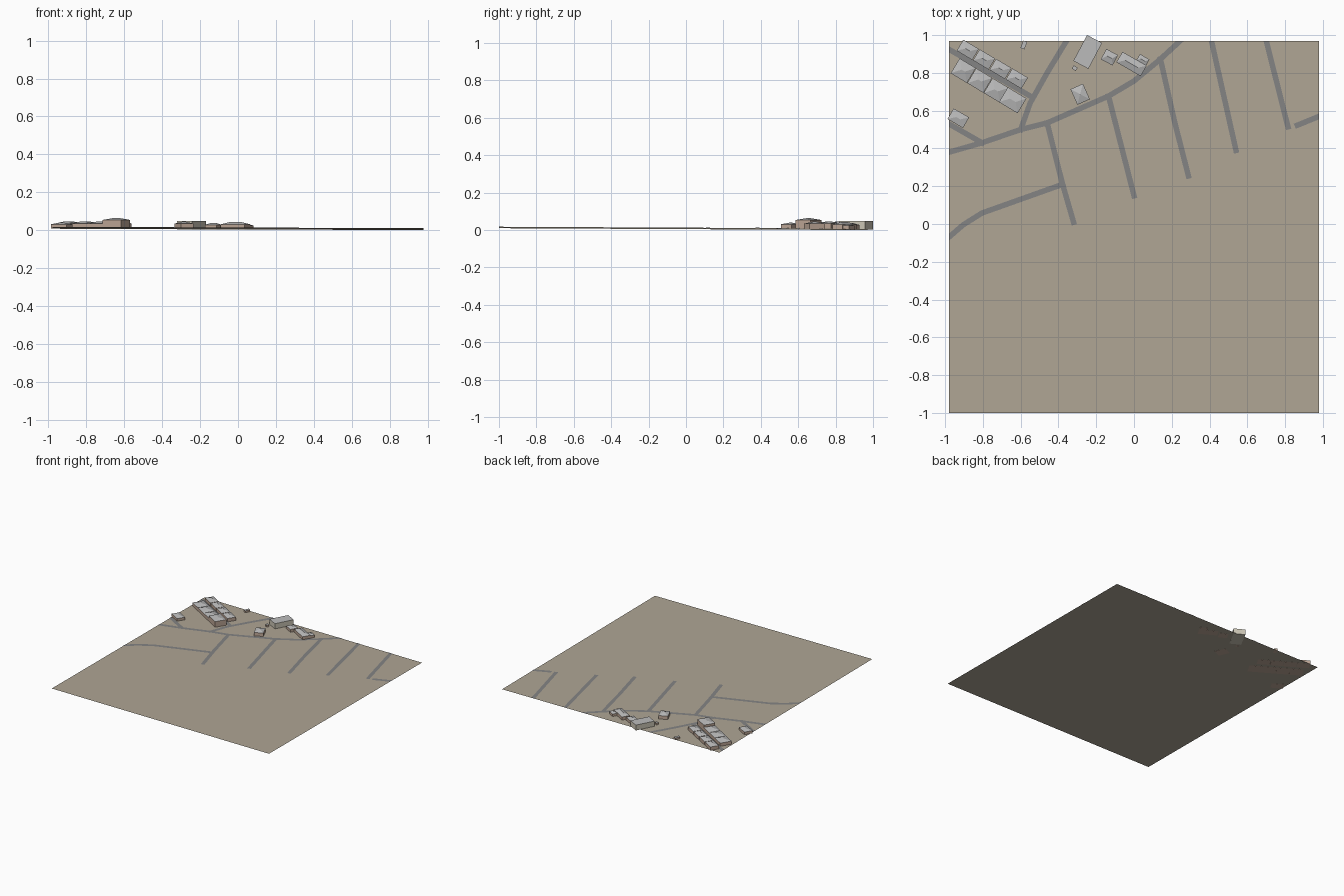
import bpy, bmesh, math
from mathutils import Vector, Matrix

if "Cube" in bpy.data.objects:
    bpy.data.objects.remove(bpy.data.objects["Cube"])


def material(name, rgb):
    m = bpy.data.materials.new(name)
    m.diffuse_color = (*rgb, 1)
    m.use_nodes = True
    m.node_tree.nodes["Principled BSDF"].inputs["Base Color"].default_value = m.diffuse_color
    return m


SOIL = material("soil", (0.43, 0.38, 0.30))
ASPHALT = material("asphalt", (0.23, 0.23, 0.23))
ROOF = material("roof_grey", (0.50, 0.50, 0.50))
BRICK = material("brick", (0.52, 0.39, 0.31))
CREAM = material("cream", (0.62, 0.58, 0.48))

X0, X1, Y0, Y1 = -0.98, 0.98, -1.0, 0.97


def ground_z(x, y):
    # gentle slope down towards the back right corner
    return 0.009 - 0.004 * x - 0.005 * y


def finish(bm, name, mat):
    bmesh.ops.recalc_face_normals(bm, faces=bm.faces)
    me = bpy.data.meshes.new(name)
    bm.to_mesh(me)
    bm.free()
    ob = bpy.data.objects.new(name, me)
    me.materials.append(mat)
    bpy.context.collection.objects.link(ob)
    return ob


# Ground sheet
bm = bmesh.new()
bm.faces.new([bm.verts.new((x, y, ground_z(x, y)))
              for x, y in ((X0, Y0), (X1, Y0), (X1, Y1), (X0, Y1))])
finish(bm, "ground", SOIL)


# Road ribbons with mitred bends, trimmed at the ground edge
def road(name, pts, width=0.029):
    p = [Vector(q) for q in pts]
    d = [(b - a).normalized() for a, b in zip(p, p[1:])]
    p[0] = p[0] - d[0] * 0.015
    p[-1] = p[-1] + d[-1] * 0.015
    bm = bmesh.new()
    pairs = []
    for i, q in enumerate(p):
        a, b = d[max(i - 1, 0)], d[min(i, len(d) - 1)]
        t = (a + b).normalized()
        n = Vector((-t.y, t.x)) * (width / 2 / max(t.dot(a), 0.5))
        pairs.append([bm.verts.new((v.x, v.y, ground_z(v.x, v.y) + 0.0015))
                      for v in (q + n, q - n)])
    for (a, b), (c, e) in zip(pairs, pairs[1:]):
        bm.faces.new((b, e, c, a))
    for co, no in (((X0, 0, 0), (-1, 0, 0)), ((X1, 0, 0), (1, 0, 0)),
                   ((0, Y1, 0), (0, 1, 0))):
        bmesh.ops.bisect_plane(bm, geom=bm.verts[:] + bm.edges[:] + bm.faces[:],
                               plane_co=co, plane_no=no, clear_outer=True)
    finish(bm, name, ASPHALT)


road("main_road", [(-0.98, 0.38), (-0.805, 0.43), (-0.6, 0.50), (-0.46, 0.535),
                   (-0.135, 0.677), (0, 0.757), (0.14, 0.873), (0.245, 0.97)])
road("west_branch", [(-0.98, 0.53), (-0.805, 0.43)])
road("north_road", [(-0.6, 0.5), (-0.55, 0.64), (-0.46, 0.8), (-0.357, 0.97)])
road("terrace_street", [(-0.98, 0.925), (-0.54, 0.672)])
road("south_lane", [(-0.98, -0.07), (-0.905, -0.005), (-0.805, 0.058), (-0.378, 0.21)])
road("side_street_1", [(-0.46, 0.535), (-0.378, 0.21), (-0.32, 0.01)])
road("side_street_2", [(-0.135, 0.677), (0, 0.15)])
road("side_street_3", [(0.14, 0.873), (0.214, 0.545), (0.288, 0.255)])
road("side_street_4", [(0.41, 0.97), (0.54, 0.39)])
road("side_street_5", [(0.70, 0.97), (0.815, 0.515)])
road("east_lane", [(0.865, 0.523), (0.98, 0.57)])


# Building: open walls plus a flat, hipped or pyramid roof
def building(name, x, y, w, d, rot, eave, top=None, hip=0.035, mat=BRICK):
    base = ground_z(x, y) - 0.001
    M = Matrix.Translation((x, y, 0)) @ Matrix.Rotation(math.radians(rot), 4, 'Z')
    corners = [(-w / 2, -d / 2), (w / 2, -d / 2), (w / 2, d / 2), (-w / 2, d / 2)]

    bm = bmesh.new()
    lo = [bm.verts.new(M @ Vector((a, b, base))) for a, b in corners]
    hi = [bm.verts.new(M @ Vector((a, b, eave))) for a, b in corners]
    bm.faces.new(lo[::-1])
    for i in range(4):
        j = (i + 1) % 4
        bm.faces.new((lo[i], lo[j], hi[j], hi[i]))
    finish(bm, name + "_walls", mat)

    bm = bmesh.new()
    e = [bm.verts.new(M @ Vector((a, b, eave))) for a, b in corners]
    if top is None:
        bm.faces.new(e)
    elif hip >= w / 2:
        apex = bm.verts.new(M @ Vector((0, 0, top)))
        for i in range(4):
            bm.faces.new((e[i], e[(i + 1) % 4], apex))
    else:
        r0, r1 = [bm.verts.new(M @ Vector((s * (w / 2 - hip), 0, top))) for s in (-1, 1)]
        bm.faces.new((e[0], e[1], r1, r0))
        bm.faces.new((e[2], e[3], r0, r1))
        bm.faces.new((e[1], e[2], r1))
        bm.faces.new((e[3], e[0], r0))
    finish(bm, name + "_roof", ROOF)


# Two terraces of houses along the terrace street
for i in range(4):
    t = i / 3
    building(f"upper_house_{i + 1}", -0.88 + 0.26 * t, 0.922 - 0.152 * t,
             0.096, 0.068, -31, 0.035, 0.046)
    last = i == 3
    building(f"lower_house_{i + 1}", -0.904 + 0.262 * t, 0.812 - 0.157 * t,
             0.115 if last else 0.10, 0.092, -31,
             0.054 if last else 0.034, 0.064 if last else 0.047, 0.04)

# Detached houses
building("west_house", -0.93, 0.56, 0.095, 0.065, -30, 0.031, 0.040)
building("corner_house", -0.285, 0.687, 0.072, 0.09, 24, 0.034, 0.047, hip=1)
building("cottage", -0.13, 0.883, 0.07, 0.062, -28, 0.028, 0.038, hip=0.02)
building("long_house", -0.013, 0.847, 0.148, 0.064, -30, 0.030, 0.042)
building("annex", 0.047, 0.868, 0.058, 0.04, -30, 0.024, 0.031, hip=0.015)

# Flat-roofed hall and small sheds
building("hall", -0.245, 0.911, 0.09, 0.155, -28, 0.048, mat=CREAM)
building("shed_1", -0.314, 0.825, 0.024, 0.02, -30, 0.022)
building("shed_2", -0.583, 0.948, 0.022, 0.042, -22, 0.022)
